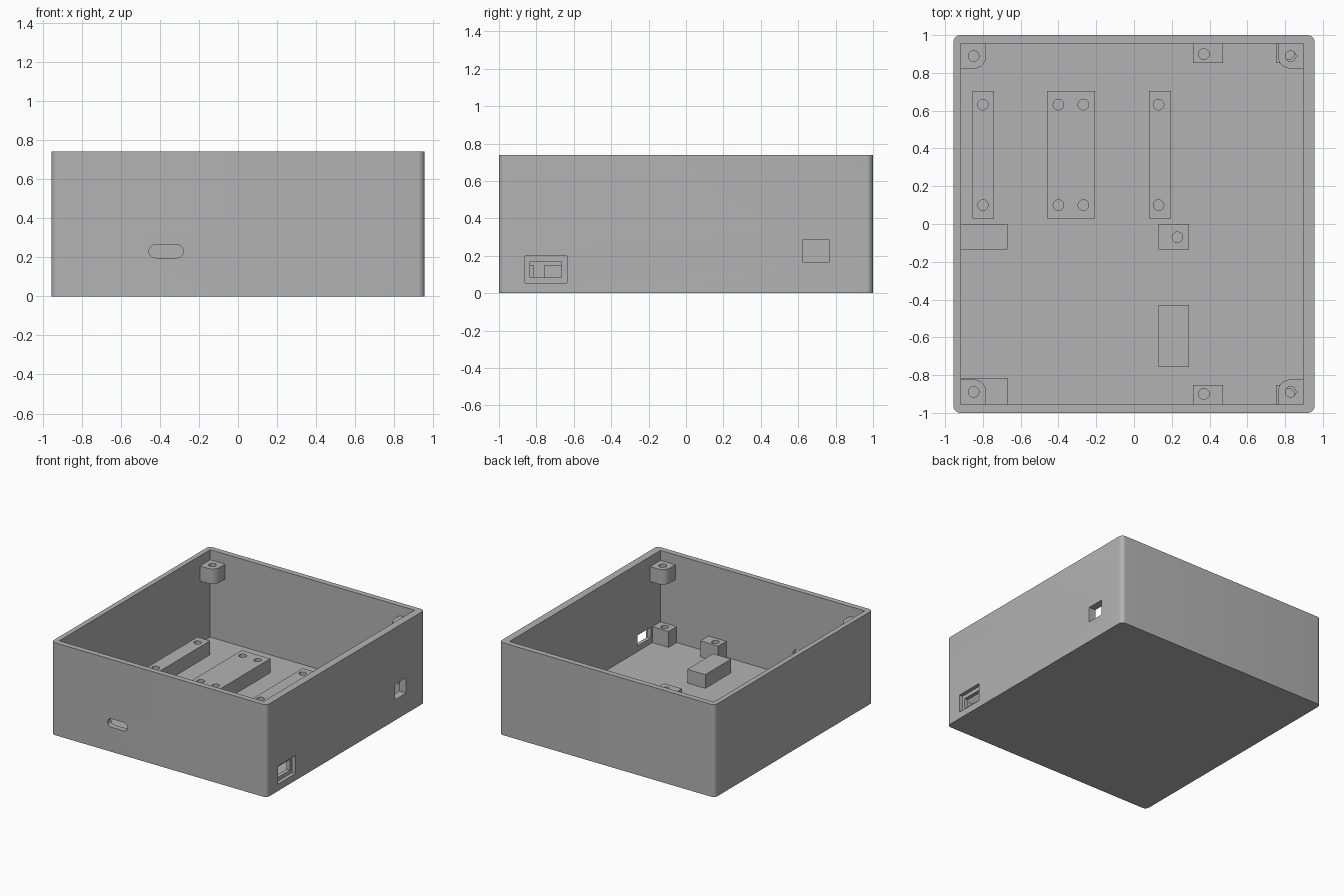
import bpy, bmesh
from math import sin, cos, pi
from mathutils import Matrix

if "Cube" in bpy.data.objects:
    bpy.data.objects.remove(bpy.data.objects["Cube"], do_unlink=True)

grey = bpy.data.materials.new("plain grey")
grey.use_nodes = True
COLOUR = (0.45, 0.45, 0.45, 1)
grey.diffuse_color = COLOUR
grey.node_tree.nodes["Principled BSDF"].inputs["Base Color"].default_value = COLOUR

WALL_L, WALL_R, WALL_Y = -0.915, 0.895, 0.955   # inner wall planes
FLOOR = 0.04
HOLE = 0.028


def outline(x0, x1, y0, y1, radii=(0, 0, 0, 0), steps=8):
    """Rectangle outline; radii run from (x1,y1) counter-clockwise."""
    corners = [(x1, y1, -1, -1), (x0, y1, 1, -1), (x0, y0, 1, 1), (x1, y0, -1, 1)]
    pts = []
    for i, ((x, y, sx, sy), r) in enumerate(zip(corners, radii)):
        if r == 0:
            pts.append((x, y))
            continue
        for k in range(steps + 1):
            a = (i + k / steps) * pi / 2
            pts.append((x + sx * r + r * cos(a), y + sy * r + r * sin(a)))
    return pts


def circle(x, y, r=HOLE, n=24):
    return [(x + r * cos(2 * pi * k / n), y + r * sin(2 * pi * k / n)) for k in range(n)]


def prism(name, pts, z0, z1, turn=None):
    bm = bmesh.new()
    face = bm.faces.new([bm.verts.new((x, y, z0)) for x, y in pts])
    top = bmesh.ops.extrude_face_region(bm, geom=[face])["geom"]
    bmesh.ops.translate(bm, vec=(0, 0, z1 - z0),
                        verts=[v for v in top if isinstance(v, bmesh.types.BMVert)])
    if turn:
        bmesh.ops.transform(bm, matrix=turn, verts=bm.verts)
    bmesh.ops.recalc_face_normals(bm, faces=bm.faces)
    mesh = bpy.data.meshes.new(name)
    bm.to_mesh(mesh)
    bm.free()
    mesh.materials.append(grey)
    ob = bpy.data.objects.new(name, mesh)
    bpy.context.collection.objects.link(ob)
    return ob


def select(ob):
    bpy.ops.object.select_all(action='DESELECT')
    ob.select_set(True)
    bpy.context.view_layer.objects.active = ob


def cut(ob, cutter):
    cutter.hide_render = True
    mod = ob.modifiers.new("cut", 'BOOLEAN')
    mod.operation, mod.solver, mod.object = 'DIFFERENCE', 'EXACT', cutter
    select(ob)
    bpy.ops.object.modifier_apply(modifier=mod.name)
    bpy.data.objects.remove(cutter, do_unlink=True)


def smooth(ob):
    select(ob)
    bpy.ops.object.shade_smooth_by_angle(angle=0.6)


def block(name, x0, x1, y0, y1, z1, holes=(), z0=FLOOR, radii=(0, 0, 0, 0)):
    """Mounting block with vertical screw holes."""
    ob = prism(name, outline(x0, x1, y0, y1, radii), z0, z1)
    for x, y in holes:
        cut(ob, prism("hole_cutter", circle(x, y), z0 - 0.02, z1 + 0.02))
    smooth(ob)
    return ob


# Open enclosure with rounded vertical edges
shell = prism("enclosure_shell", outline(-0.955, 0.955, -1, 1, (0.035,) * 4), 0, 0.74)
cut(shell, prism("cavity_cutter", outline(WALL_L, WALL_R, -WALL_Y, WALL_Y), FLOOR, 0.9))

# Rounded cable slot in the front wall
slot = outline(-0.455, -0.28, 0.197, 0.264, (0.033,) * 4)
cut(shell, prism("slot_cutter", slot, 0.9, 1.05, Matrix.Rotation(pi / 2, 3, 'X')))

# Side openings: recessed socket port and square port (outline is y, z; depth is x)
to_side = Matrix(((0, 0, 1), (1, 0, 0), (0, 1, 0)))
for y0, y1, z0, z1, depth in ((-0.86, -0.635, 0.055, 0.2, 0.925),
                              (-0.835, -0.665, 0.085, 0.17, 0.85),
                              (0.625, 0.765, 0.165, 0.288, 0.85)):
    cut(shell, prism("port_cutter", outline(y0, y1, z0, z1), depth, 1.0, to_side))
smooth(shell)

# Lid screw posts hanging in the four corners, rounded towards the inside
P, R = 0.132, 0.065
for side, x0, x1 in (("right", WALL_L, WALL_L + P), ("left", WALL_R - P, WALL_R)):
    for end, y0, y1 in (("front", -WALL_Y, P - WALL_Y), ("back", WALL_Y - P, WALL_Y)):
        corner = {("left", "front"): 1, ("right", "front"): 0,
                  ("left", "back"): 2, ("right", "back"): 3}[side, end]
        radii = [R if i == corner else 0 for i in range(4)]
        block(f"lid_post_{end}_{side}", x0, x1, y0, y1, 0.66,
              [((x0 + x1) / 2, (y0 + y1) / 2)], 0.54, radii)

# Circuit board rails
for name, x0, x1, xs in (("right", -0.855, -0.742, (-0.8,)),
                         ("middle", -0.46, -0.207, (-0.4, -0.268)),
                         ("left", 0.08, 0.195, (0.13,))):
    block(f"board_rail_{name}", x0, x1, 0.03, 0.705, 0.152,
          [(x, y) for x in xs for y in (0.1, 0.632)])

# Small standoffs against the front and back walls
for end, s in (("front", -1), ("back", 1)):
    y0, y1 = sorted((s * 0.853, s * WALL_Y))
    block(f"standoff_inner_{end}", 0.312, 0.47, y0, y1, 0.168, [(0.37, s * 0.9)])
    block(f"standoff_outer_{end}", 0.752, WALL_R, y0, y1, 0.168, [(0.82, s * 0.9)])

# Supports for the second board
block("support_wall_middle", WALL_L, -0.67, -0.135, 0, 0.15)
block("support_wall_front", WALL_L, -0.67, -WALL_Y, -0.815, 0.15)
block("support_screw", 0.13, 0.29, -0.135, 0, 0.15, [(0.23, -0.07)])
block("support_long", 0.13, 0.29, -0.757, -0.43, 0.15)
